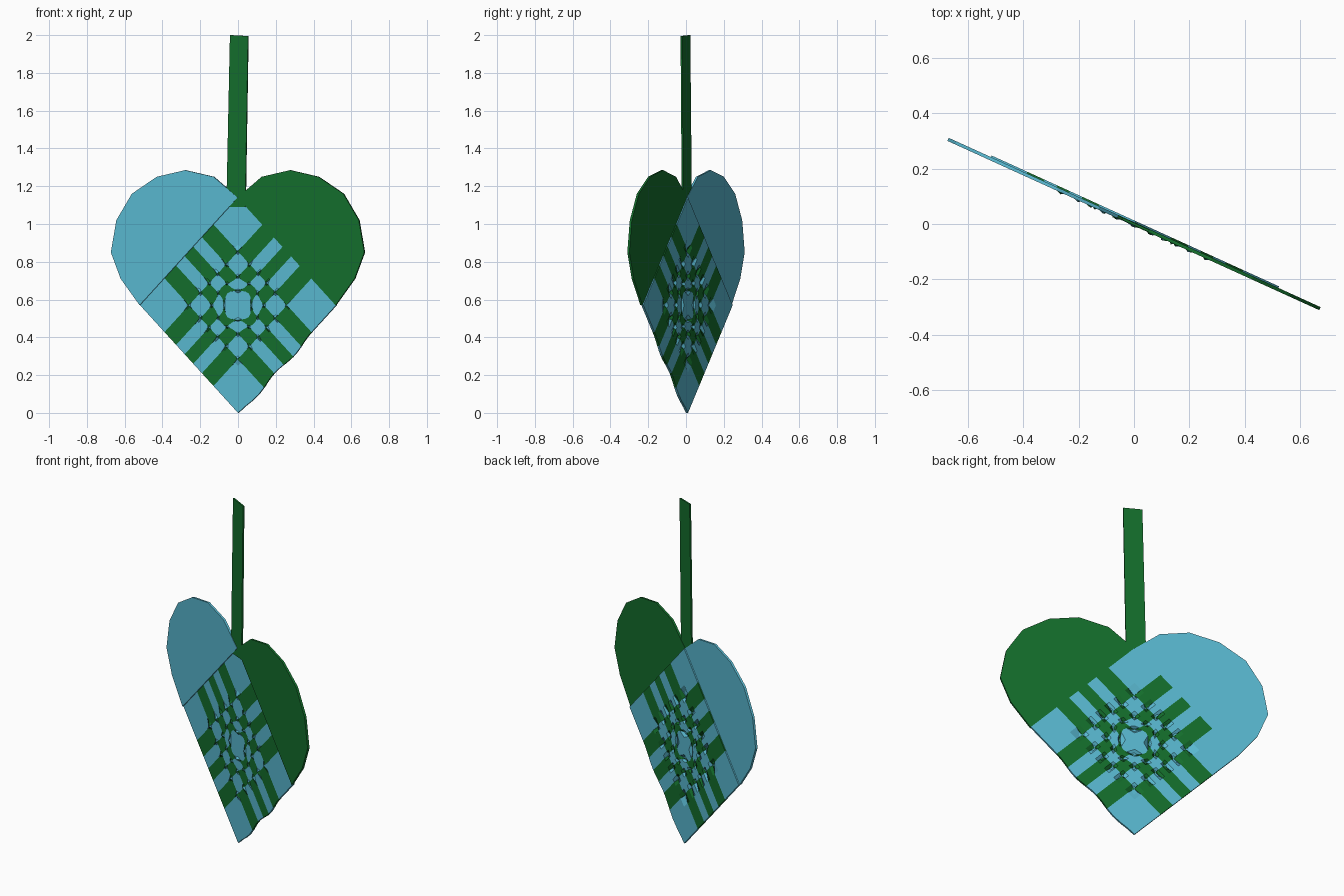
import bpy, bmesh, math

if "Cube" in bpy.data.objects:
    bpy.data.objects.remove(bpy.data.objects["Cube"])

ANGLE = math.atan2(-0.305, 0.67)      # the flat heart is turned about z
SIDE = 1.14                           # woven square, in (s, t) = (z+u, z-u)
MID = SIDE / 2
BASE = [0, 0.285, 0.42, 0.52, 0.62, 0.72, 0.855, SIDE]   # strip edges
BULGE = [0, 0, -0.04, -0.075, 0.075, 0.04, 0, 0]         # bow near the centre
SUB = 4


def material(name, color):
    m = bpy.data.materials.new(name)
    m.diffuse_color = (*color, 1)
    m.use_nodes = True
    m.node_tree.nodes["Principled BSDF"].inputs["Base Color"].default_value = m.diffuse_color
    return m


blue = material("blue_paper", (0.10, 0.48, 0.63))
green = material("green_paper", (0.007, 0.155, 0.025))


def sheet(name, polygons, mat, thickness):
    """Flat polygons in (u, z), thickened and turned into place."""
    bm = bmesh.new()
    for poly in polygons:
        bm.faces.new([bm.verts.new((u, 0, z)) for u, z in poly])
    bmesh.ops.remove_doubles(bm, verts=bm.verts, dist=0.0005)
    bmesh.ops.recalc_face_normals(bm, faces=bm.faces)
    for f in bm.faces:
        if f.normal.y > 0:
            f.normal_flip()
    # thicken symmetrically about the sheet plane
    bmesh.ops.solidify(bm, geom=bm.faces[:], thickness=thickness)
    ys = [v.co.y for v in bm.verts]
    centre = (min(ys) + max(ys)) / 2
    for v in bm.verts:
        v.co.y -= centre
    bmesh.ops.recalc_face_normals(bm, faces=bm.faces)
    me = bpy.data.meshes.new(name)
    bm.to_mesh(me)
    bm.free()
    me.materials.append(mat)
    ob = bpy.data.objects.new(name, me)
    ob.rotation_euler.z = ANGLE
    bpy.context.collection.objects.link(ob)
    return ob


def strip_edge(a, w):
    """Position of fractional strip edge a at distance w along the strip."""
    i = min(int(a), 6)
    f = a - i
    g = math.exp(-((w - MID) / 0.08) ** 2)
    lo, hi = BASE[i] + BULGE[i] * g, BASE[i + 1] + BULGE[i + 1] * g
    return lo + (hi - lo) * f


def weave_point(i, j):
    a, b = i / SUB, j / SUB
    s, t = strip_edge(a, MID), strip_edge(b, MID)
    for _ in range(60):
        s, t = (s + strip_edge(a, t)) / 2, (t + strip_edge(b, s)) / 2
    # slightly uneven strip edge along the lower right side
    if j == 0:
        t -= 0.022 * math.sin(math.pi * s / 0.42) ** 2 if s < 0.84 else 0
    return (s - t) / 2, (s + t) / 2


# Woven checker of curved strips
N = 7 * SUB
grid = [[weave_point(i, j) for j in range(N + 1)] for i in range(N + 1)]
cells = {0: [], 1: []}
for i in range(N):
    for j in range(N):
        cells[(i // SUB + j // SUB) % 2].append(
            [grid[i][j], grid[i + 1][j], grid[i + 1][j + 1], grid[i][j + 1]])
sheet("woven_blue_cells", cells[0], blue, 0.012)
sheet("woven_green_cells", cells[1], green, 0.012)

# Rounded lobes above the woven square
lobe = [(0.57, 0.57), (0.68, 0.71), (0.737, 0.85), (0.705, 1.02), (0.615, 1.16),
        (0.47, 1.25), (0.305, 1.285), (0.14, 1.25), (0.0, 1.14)]
sheet("right_lobe", [lobe], green, 0.012)
sheet("left_lobe", [[(-u, z) for u, z in lobe]], blue, 0.012)

# Hanging strap
sheet("strap", [[(-0.066, 1.09), (0.044, 1.09), (0.06, 1.995), (-0.045, 2.0)]],
      green, 0.009)
